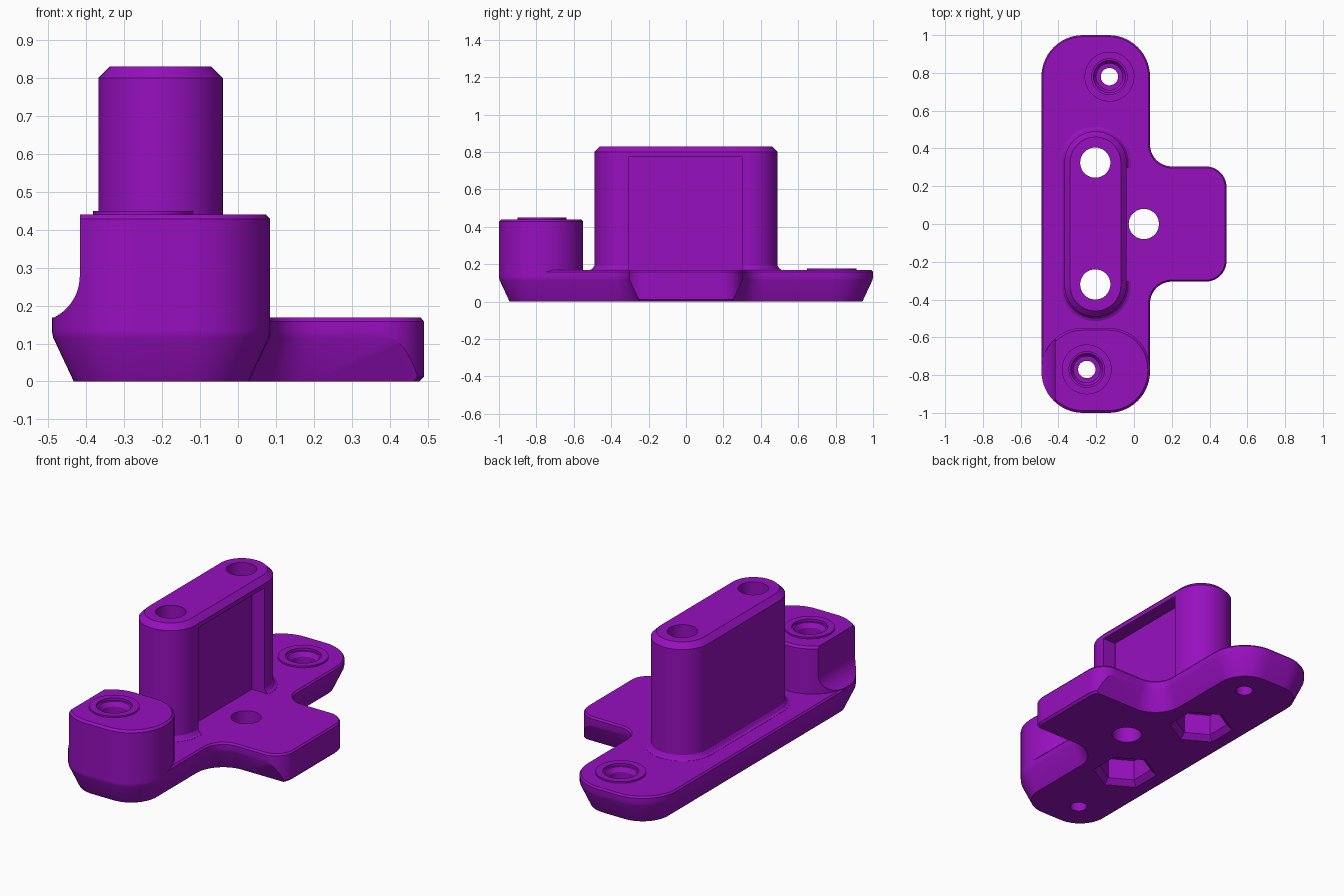
import bpy, bmesh, math
from mathutils import Vector

if "Cube" in bpy.data.objects:
    bpy.data.objects.remove(bpy.data.objects["Cube"])

purple = bpy.data.materials.new("purple")
purple.diffuse_color = (0.31, 0.005, 0.52, 1)
purple.use_nodes = True
purple.node_tree.nodes["Principled BSDF"].inputs["Base Color"].default_value = purple.diffuse_color
TOP, BOSS_TOP, BLOCK_TOP = 0.168, 0.44, 0.83


def outline(corners, d=0.0, n=14):
    """Right-angled outline (x, y, radius), counter-clockwise, inset by d."""
    pts = []
    for i, (x, y, r) in enumerate(corners):
        p = Vector((x, y))
        d1 = (p - Vector(corners[i - 1][:2])).normalized()
        d2 = (Vector(corners[(i + 1) % len(corners)][:2]) - p).normalized()
        p = p + d * (Vector((-d1.y, d1.x)) + Vector((-d2.y, d2.x)))
        r = r - d if d1.cross(d2) > 0 else r + d
        c = p + r * (d2 - d1)
        for k in range(n + 1):
            t = math.pi / 2 * k / n
            pts.append(c + r * (d1 * math.sin(t) - d2 * math.cos(t)))
    return pts


def rect(x0, x1, y0, y1, r):
    return [(x0, y0, r), (x1, y0, r), (x1, y1, r), (x0, y1, r)]


def circle(x, y, r, n=48, turn=0.0):
    return [Vector((x + r * math.cos(turn + 2 * math.pi * k / n),
                    y + r * math.sin(turn + 2 * math.pi * k / n))) for k in range(n)]


def loft(name, rings):
    """Solid skin through (z, points) rings, from bottom to top."""
    bm = bmesh.new()
    rows = [[bm.verts.new((p.x, p.y, z)) for p in pts] for z, pts in rings]
    n = len(rows[0])
    for a, b in zip(rows, rows[1:]):
        for k in range(n):
            bm.faces.new((a[k], a[(k + 1) % n], b[(k + 1) % n], b[k]))
    bm.faces.new(rows[0][::-1])
    bm.faces.new(rows[-1])
    bmesh.ops.recalc_face_normals(bm, faces=bm.faces)
    me = bpy.data.meshes.new(name)
    bm.to_mesh(me)
    bm.free()
    me.materials.append(purple)
    ob = bpy.data.objects.new(name, me)
    bpy.context.collection.objects.link(ob)
    return ob


def combine(body, tool, op):
    m = body.modifiers.new(op, 'BOOLEAN')
    m.operation, m.solver, m.object = op, 'EXACT', tool
    bpy.context.view_layer.objects.active = body
    bpy.ops.object.modifier_apply(modifier=m.name)
    bpy.data.objects.remove(tool)


# base plate: long strip with side tab and sloped underside edges
plate = [(-0.49, -1, 0.22), (0.085, -1, 0.22), (0.085, -0.305, 0.115), (0.7, -0.305, 0.01),
         (0.7, 0.305, 0.01), (0.085, 0.305, 0.115), (0.085, 1, 0.22), (-0.49, 1, 0.22)]
body = loft("mounting_bracket", [(z, outline(plate, d)) for z, d in
            ((0, 0.057), (0.115, 0.003), (0.13, 0), (TOP - 0.01, 0), (TOP, 0.008))])

# rounded tab end, trimmed nearly square underneath
tab = [(-1, -1.5, 0.1), (0.3, -1.5, 0.1), (0.3, -0.305, 0.02), (0.49, -0.305, 0.11),
       (0.49, 0.305, 0.11), (0.3, 0.305, 0.02), (0.3, 1.5, 0.1), (-1, 1.5, 0.1)]
combine(body, loft("tab_trim", [(z, outline(tab, d)) for z, d in
        ((-0.01, 0.022), (0.012, 0), (TOP - 0.01, 0), (TOP, 0.008), (TOP + 0.02, 0.008))]),
        'INTERSECT')

# front boss with a scooped left side
boss_shape = rect(-0.49, 0.085, -1, -0.55, 0.22)
boss = loft("front_boss", [(z, outline(boss_shape, d)) for z, d in
            ((0.135, 0), (BOSS_TOP - 0.012, 0), (BOSS_TOP, 0.012))])
scoop_profile = [Vector((-0.7, 0.6)), Vector((-0.417, 0.6))]
for k in range(13):
    t = math.radians(-64 * k / 12)
    scoop_profile.append(Vector((-0.539 + 0.122 * math.cos(t), 0.278 + 0.122 * math.sin(t))))
scoop_profile.append(Vector((-0.7, TOP)))
scoop = loft("scoop", [(-1.2, scoop_profile), (-0.3, scoop_profile)])
for v in scoop.data.vertices:
    x, z, y = v.co
    v.co = (x, y, z)
scoop.data.flip_normals()
combine(boss, scoop, 'DIFFERENCE')
combine(body, boss, 'UNION')

# tall block with rounded ends, flared foot and chamfered top
block_shape = rect(-0.368, -0.04, -0.49, 0.49, 0.163)
combine(body, loft("tall_block", [(z, outline(block_shape, d)) for z, d in
        ((0.13, -0.024), (TOP + 0.001, -0.024), (TOP + 0.007, -0.011), (TOP + 0.024, 0),
         (BLOCK_TOP - 0.03, 0), (BLOCK_TOP, 0.03))]), 'UNION')

# recess in the side of the block
recess = outline(rect(-0.122, 0.03, -0.305, 0.3, 0.001), n=1)
combine(body, loft("recess", [(TOP, recess), (0.775, recess)]), 'DIFFERENCE')

# raised rings with stepped screw bores
for x, y, top, depth in ((-0.13, 0.78, TOP, 0.115), (-0.25, -0.77, BOSS_TOP, 0.3)):
    combine(body, loft("raised_ring", [(top - 0.03, circle(x, y, 0.132)),
                                       (top + 0.009, circle(x, y, 0.132))]), 'UNION')
    combine(body, loft("screw_bore", [(z, circle(x, y, r)) for z, r in
            ((-0.05, 0.046), (top - depth, 0.046), (top - depth + 0.001, 0.07),
             (top - 0.03, 0.07), (top - 0.006, 0.085), (top - 0.005, 0.094),
             (top + 0.05, 0.094))]), 'DIFFERENCE')

# through holes in the block with nut pockets underneath
for y in (0.325, -0.32):
    combine(body, loft("block_hole", [(-0.1, circle(-0.205, y, 0.08)),
                                      (1, circle(-0.205, y, 0.08))]), 'DIFFERENCE')
    combine(body, loft("nut_pocket", [(z, circle(-0.205, y, r, 6, math.pi / 6)) for z, r in
            ((-0.02, 0.195), (0.03, 0.142), (0.15, 0.142))]), 'DIFFERENCE')

# centre hole
combine(body, loft("centre_hole", [(-0.1, circle(0.052, 0, 0.08)),
                                   (0.4, circle(0.052, 0, 0.08))]), 'DIFFERENCE')

# smooth curves, sharp edges
bpy.ops.object.select_all(action='DESELECT')
body.select_set(True)
bpy.context.view_layer.objects.active = body
bpy.ops.object.shade_smooth_by_angle(angle=math.radians(22))
